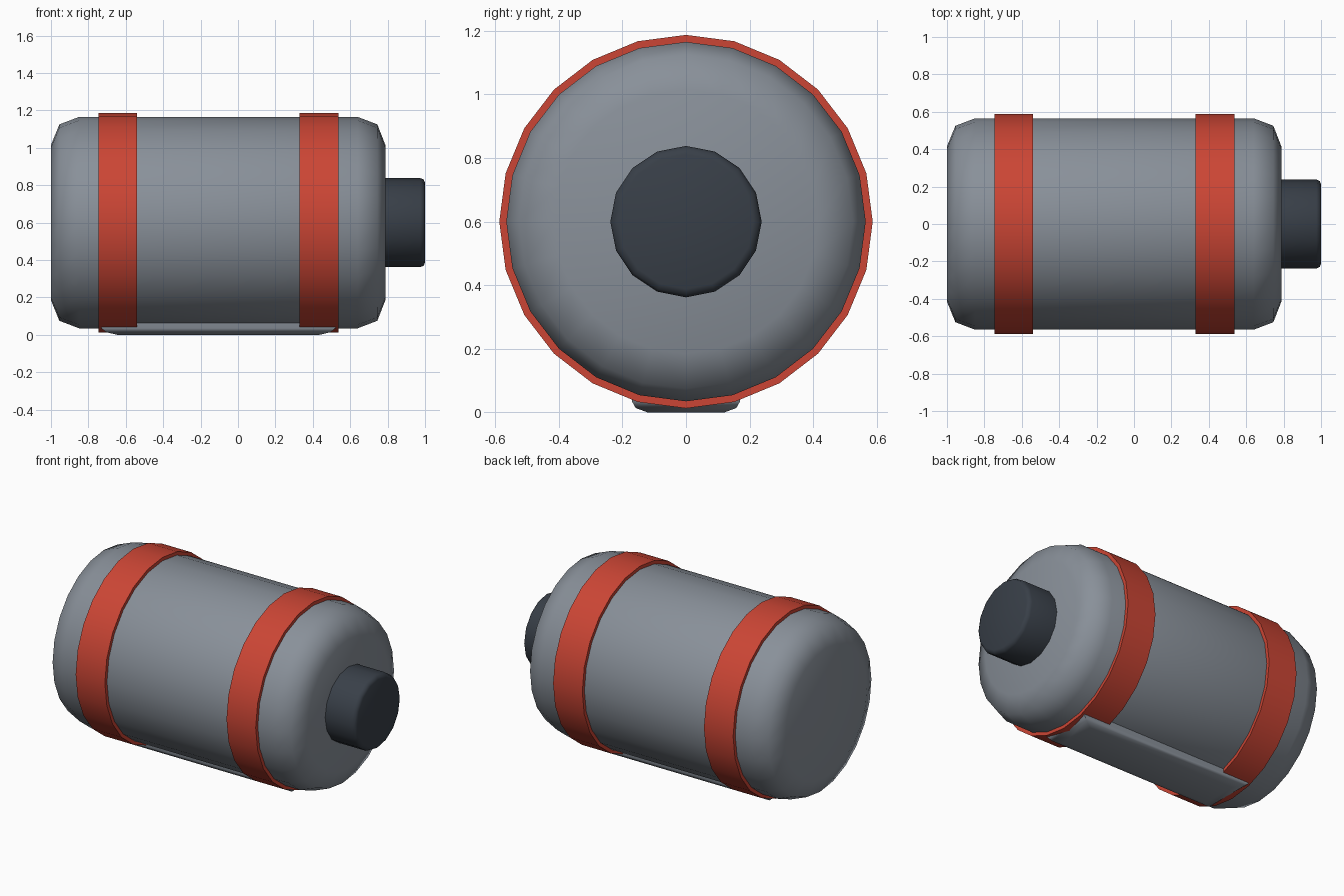
import bpy, bmesh
from math import sin, cos, pi, radians

if "Cube" in bpy.data.objects:
    bpy.data.objects.remove(bpy.data.objects["Cube"])

CZ = 0.6  # height of the tank axis


def material(name, rgb):
    m = bpy.data.materials.new(name)
    m.diffuse_color = (*rgb, 1)
    m.use_nodes = True
    m.node_tree.nodes["Principled BSDF"].inputs["Base Color"].default_value = m.diffuse_color
    return m


def loft(name, rings, mat, closed=False, angle=50):
    """Bridge equal-length vertex rings; cap the ends or close the loop."""
    bm = bmesh.new()
    vs = [[bm.verts.new(p) for p in ring] for ring in rings]
    n = len(vs[0])
    pairs = list(zip(vs, vs[1:])) + ([(vs[-1], vs[0])] if closed else [])
    for a, b in pairs:
        for i in range(n):
            j = (i + 1) % n
            bm.faces.new((a[i], a[j], b[j], b[i]))
    if not closed:
        bm.faces.new(vs[0])
        bm.faces.new(vs[-1])
    bmesh.ops.recalc_face_normals(bm, faces=bm.faces)
    me = bpy.data.meshes.new(name)
    bm.to_mesh(me)
    bm.free()
    me.materials.append(mat)
    ob = bpy.data.objects.new(name, me)
    bpy.context.collection.objects.link(ob)
    bpy.ops.object.select_all(action='DESELECT')
    ob.select_set(True)
    bpy.context.view_layer.objects.active = ob
    bpy.ops.object.shade_smooth_by_angle(angle=radians(angle))
    return ob


def lathe(name, profile, sides, mat, **kw):
    """Revolve (x, radius) points about the tank axis."""
    rings = [[(x, r * sin(2 * pi * i / sides), CZ + r * cos(2 * pi * i / sides))
              for i in range(sides)] for x, r in profile]
    return loft(name, rings, mat, **kw)


steel = material("steel", (0.25, 0.28, 0.32))
red = material("red", (0.60, 0.06, 0.035))
dark = material("dark", (0.04, 0.05, 0.065))

# tank body with rounded shoulders
lathe("tank_body", [(-1, 0.415), (-0.955, 0.525), (-0.85, 0.565),
                    (0.64, 0.565), (0.745, 0.525), (0.788, 0.415)], 24, steel)

# two raised bands
for name, x in (("rear_band", -0.643), ("front_band", 0.433)):
    h = 0.104
    lathe(name, [(x - h, 0.54), (x - h, 0.587), (x + h, 0.587), (x + h, 0.54)],
          24, red, closed=True, angle=30)

# end cap
lathe("end_cap", [(0.74, 0.238), (0.975, 0.238), (0.993, 0.23), (1, 0.212)], 16, dark)

# bevelled foot under the tank
foot = [(0, 0.54, 0.12), (0.014, 0.60, 0.158), (0.035, 0.625, 0.17), (0.12, 0.625, 0.17)]
loft("foot", [[(-0.105 + sx * hx, sy * hy, z)
               for sx, sy in ((-1, -1), (1, -1), (1, 1), (-1, 1))]
              for z, hx, hy in foot], steel)
